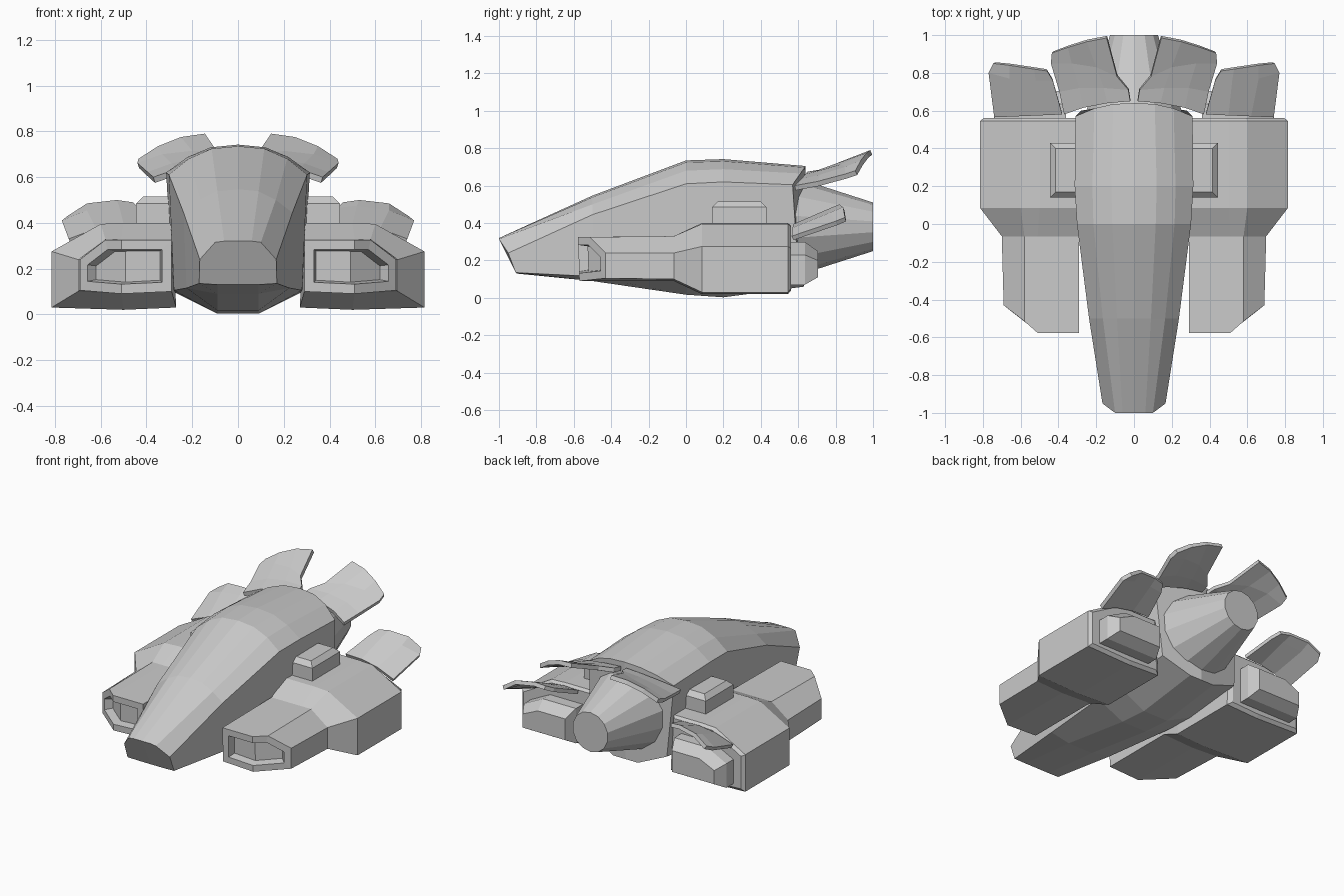
import bpy, bmesh, math
from mathutils import Matrix

if "Cube" in bpy.data.objects:
    bpy.data.objects.remove(bpy.data.objects["Cube"])


def finish(name, bm, mirror=True):
    bmesh.ops.recalc_face_normals(bm, faces=bm.faces)
    me = bpy.data.meshes.new(name)
    bm.to_mesh(me)
    bm.free()
    ob = bpy.data.objects.new(name, me)
    bpy.context.collection.objects.link(ob)
    if mirror:
        ob.modifiers.new("mirror", 'MIRROR')
    return ob


def loft(sections, closed=True, cap_start=True, cap_end=True):
    """Skin rows of 3D points; returns bmesh and vertex rows."""
    bm = bmesh.new()
    rows = [[bm.verts.new(p) for p in s] for s in sections]
    n = len(rows[0])
    for a, b in zip(rows, rows[1:]):
        for i in range(n if closed else n - 1):
            j = (i + 1) % n
            bm.faces.new((a[i], a[j], b[j], b[i]))
    if cap_start:
        bm.faces.new(rows[0])
    if cap_end:
        bm.faces.new(rows[-1])
    return bm, rows


def at(y, pts):
    return [(x, y, z) for x, z in pts]


# Main hull: half sections from top centre round to bottom centre, mirrored
nose = [(0, -1, .32), (.06, -1, .32), (.10, -1, .315), (.167, -.95, .24),
        (.17, -.91, .135), (.09, -.905, .13), (0, -.905, .13)]
tail = [(0, .64, .705), (.11, .635, .697), (.21, .612, .665), (.31, .57, .605),
        (.28, .60, .14), (.09, .63, .06), (0, .63, .06)]
bm, _ = loft([
    nose,
    at(-.5, [(0, .547), (.09, .538), (.165, .50), (.238, .445), (.225, .115), (.09, .09), (0, .09)]),
    at(0, [(0, .735), (.115, .724), (.215, .68), (.302, .61), (.28, .105), (.09, .017), (0, .017)]),
    at(.2, [(0, .742), (.12, .73), (.22, .688), (.314, .62), (.285, .10), (.09, .003), (0, .003)]),
    tail], closed=False)
finish("hull", bm)

# Tail cone engine
bm = bmesh.new()
bmesh.ops.create_cone(bm, cap_ends=True, segments=14, radius1=.265, radius2=.13, depth=.42,
                      matrix=Matrix.Translation((0, .79, .38)) @ Matrix.Rotation(-math.pi / 2, 4, 'X'))
finish("tail_engine", bm, mirror=False)

# Side pods with a chamfered nose and a recessed intake
front = [(.29, -.57, .10), (.29, -.577, .325), (.51, -.577, .325), (.58, -.515, .325),
         (.69, -.43, .24), (.69, -.43, .105), (.51, -.57, .09)]
wide = [(.27, .03), (.29, .40), (.50, .40), (.60, .395), (.815, .275), (.815, .03), (.50, .02)]
end = [(.30, .05), (.31, .385), (.50, .385), (.59, .38), (.795, .265), (.795, .05), (.50, .04)]
bm, rows = loft([
    front,
    at(-.065, [(.29, .10), (.29, .33), (.51, .33), (.58, .33), (.70, .24), (.70, .10), (.51, .09)]),
    at(.085, wide), at(.545, wide), at(.562, end)], cap_start=False)
f = rows[0]
intake = [bm.faces.new((f[0], f[1], f[2], f[6])),
          bm.faces.new((f[6], f[2], f[3], f[4], f[5]))]
bmesh.ops.recalc_face_normals(bm, faces=bm.faces)
bmesh.ops.inset_region(bm, faces=intake, thickness=.042, use_even_offset=True)
bmesh.ops.inset_region(bm, faces=intake, thickness=.008, depth=-.05, use_even_offset=True)
finish("side_pod", bm)

# Exhaust blocks behind the pods
big = [(.36, .07), (.36, .30), (.60, .30), (.74, .23), (.74, .07)]
small = [(.39, .11), (.39, .25), (.59, .25), (.70, .20), (.70, .11)]
bm, _ = loft([at(.55, big), at(.635, big), at(.705, small)])
finish("pod_exhaust", bm)

# Small bevelled boxes between hull and pods
bm = bmesh.new()
bmesh.ops.create_cube(bm, size=1, matrix=Matrix.Translation((.345, .285, .44)) @ Matrix.Diagonal((.20, .29, .15, 1)))
top = [e for e in bm.edges if all(v.co.z > .5 for v in e.verts)]
bmesh.ops.bevel(bm, geom=top, offset=.03, segments=1, affect='EDGES')
finish("side_box", bm)


# Tail fins: curved plates given thickness
def fin(name, rows, thick):
    bm, _ = loft(rows, closed=False, cap_start=False, cap_end=False)
    ob = finish(name, bm)
    bmesh_up = ob.data
    if bmesh_up.polygons[0].normal.z < 0:
        bmesh_up.flip_normals()
    s = ob.modifiers.new("thickness", 'SOLIDIFY')
    s.thickness = thick
    s.offset = -1


fin("upper_fin", [
    [(.02, .65, .675), (.14, .64, .662), (.27, .615, .635), (.37, .58, .60)],
    [(.03, .71, .685), (.16, .72, .682), (.29, .72, .66), (.395, .70, .622)],
    [(.09, .78, .71), (.20, .83, .715), (.33, .85, .70), (.44, .85, .662)],
    [(.145, .985, .79), (.25, .965, .775), (.35, .935, .735), (.435, .905, .68)]], .027)
fin("lower_fin", [
    [(.38, .58, .395), (.50, .575, .395), (.62, .57, .375), (.74, .565, .33)],
    [(.43, .76, .465), (.52, .76, .475), (.66, .77, .455), (.77, .80, .41)],
    [(.46, .81, .49), (.53, .82, .50), (.66, .84, .485), (.745, .85, .43)]], .025)
